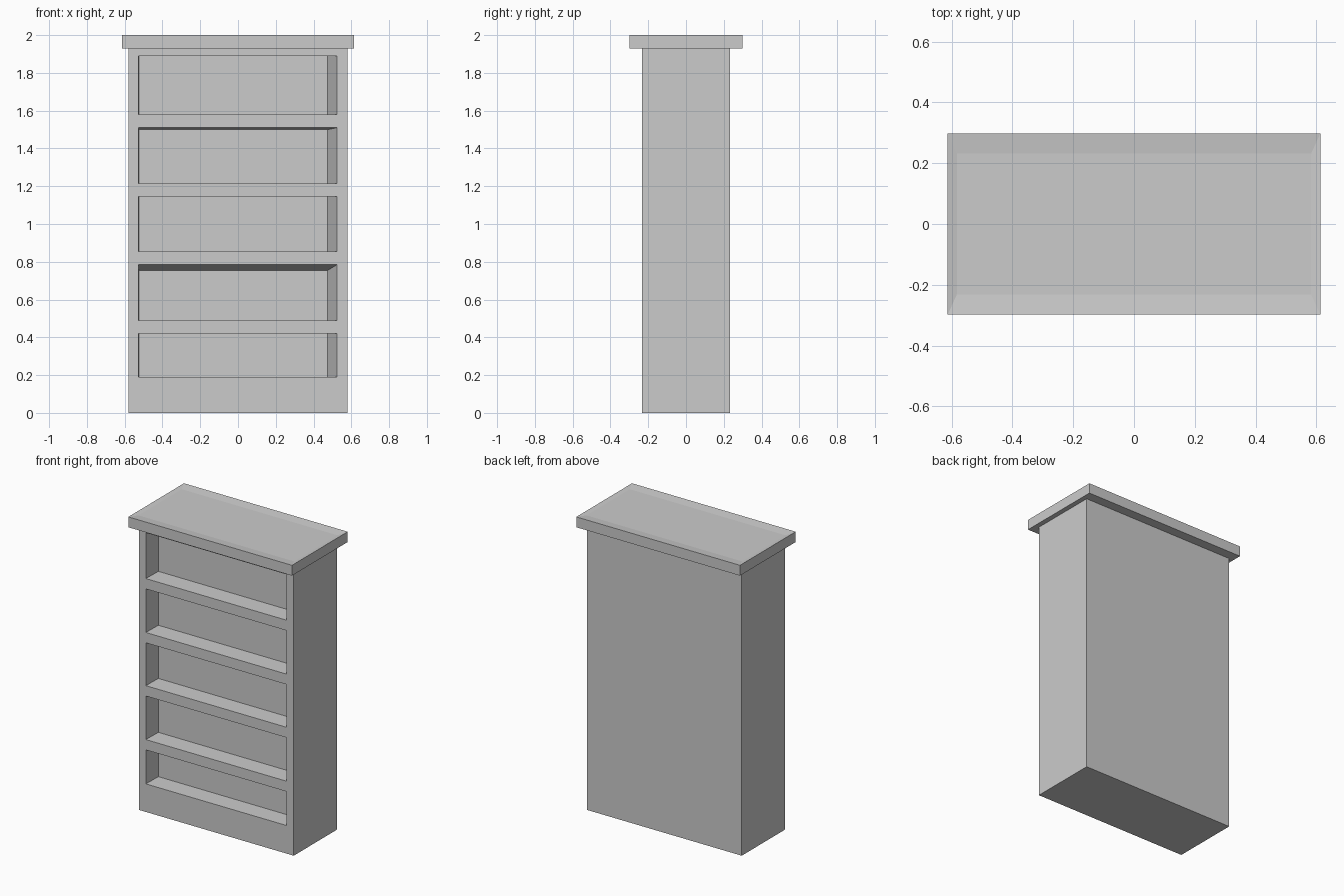
import bpy, bmesh

if "Cube" in bpy.data.objects:
    bpy.data.objects.remove(bpy.data.objects["Cube"])

grey = bpy.data.materials.new("plain grey")
grey.diffuse_color = (0.6, 0.6, 0.6, 1)
grey.use_nodes = True
grey.node_tree.nodes["Principled BSDF"].inputs["Base Color"].default_value = grey.diffuse_color

HX, HY, H = 0.58, 0.232, 1.93        # carcass half sizes and height
CX, CY = 0.613, 0.298                # top board half sizes
DEPTH = 0.13                         # niche depth


def finish(name, bm):
    bmesh.ops.remove_doubles(bm, verts=bm.verts, dist=1e-5)
    me = bpy.data.meshes.new(name)
    bm.to_mesh(me)
    bm.free()
    me.materials.append(grey)
    ob = bpy.data.objects.new(name, me)
    bpy.context.collection.objects.link(ob)


def face(bm, pts):
    return bm.faces.new([bm.verts.new(p) for p in pts])


def rect(x0, x1, z0, z1, y):
    return [(x0, y, z0), (x1, y, z0), (x1, y, z1), (x0, y, z1)]


# Carcass: front frame with five niches (bottom, front top, back top)
niches = [(0.19, 0.42, 0.42), (0.49, 0.785, 0.755), (0.855, 1.145, 1.145),
          (1.215, 1.51, 1.50), (1.58, 1.89, 1.89)]
X0, X1 = -0.528, 0.525
xs = [-HX, X0, X1, HX]
zs = [0] + [z for n in niches for z in n[:2]] + [H]
bm = bmesh.new()
for k in range(len(zs) - 1):
    for i in range(3):
        if i == 1 and k % 2 == 1:
            continue
        face(bm, rect(xs[i], xs[i + 1], zs[k], zs[k + 1], -HY))

# Niche walls and backs, the right wall leaning inwards
for z0, z1, zb in niches:
    a = rect(X0, X1, z0, z1, -HY)
    b = rect(X0 + 0.003, 0.475, z0, zb, -HY + DEPTH)
    face(bm, b)
    for i in range(4):
        j = (i + 1) % 4
        face(bm, [a[i], a[j], b[j], b[i]])

# Outer sides, back and base
face(bm, [(HX, -HY, 0), (HX, HY, 0), (HX, HY, H), (HX, -HY, H)])
face(bm, [(-HX, HY, 0), (-HX, -HY, 0), (-HX, -HY, H), (-HX, HY, H)])
face(bm, [(HX, HY, 0), (-HX, HY, 0), (-HX, HY, H), (HX, HY, H)])
face(bm, [(-HX, HY, 0), (HX, HY, 0), (HX, -HY, 0), (-HX, -HY, 0)])
finish("bookcase_carcass", bm)

# Overhanging top board with a very shallow dished top
bm = bmesh.new()
loops = [[(-x, -y, z), (x, -y, z), (x, y, z), (-x, y, z)] for x, y, z in
         [(HX, HY, H), (CX, CY, H), (CX, CY, 2.0), (HX + 0.003, HY, 1.993)]]
for lo, hi in zip(loops, loops[1:]):
    for i in range(4):
        j = (i + 1) % 4
        face(bm, [lo[i], lo[j], hi[j], hi[i]])
face(bm, loops[-1])
finish("top_board", bm)
